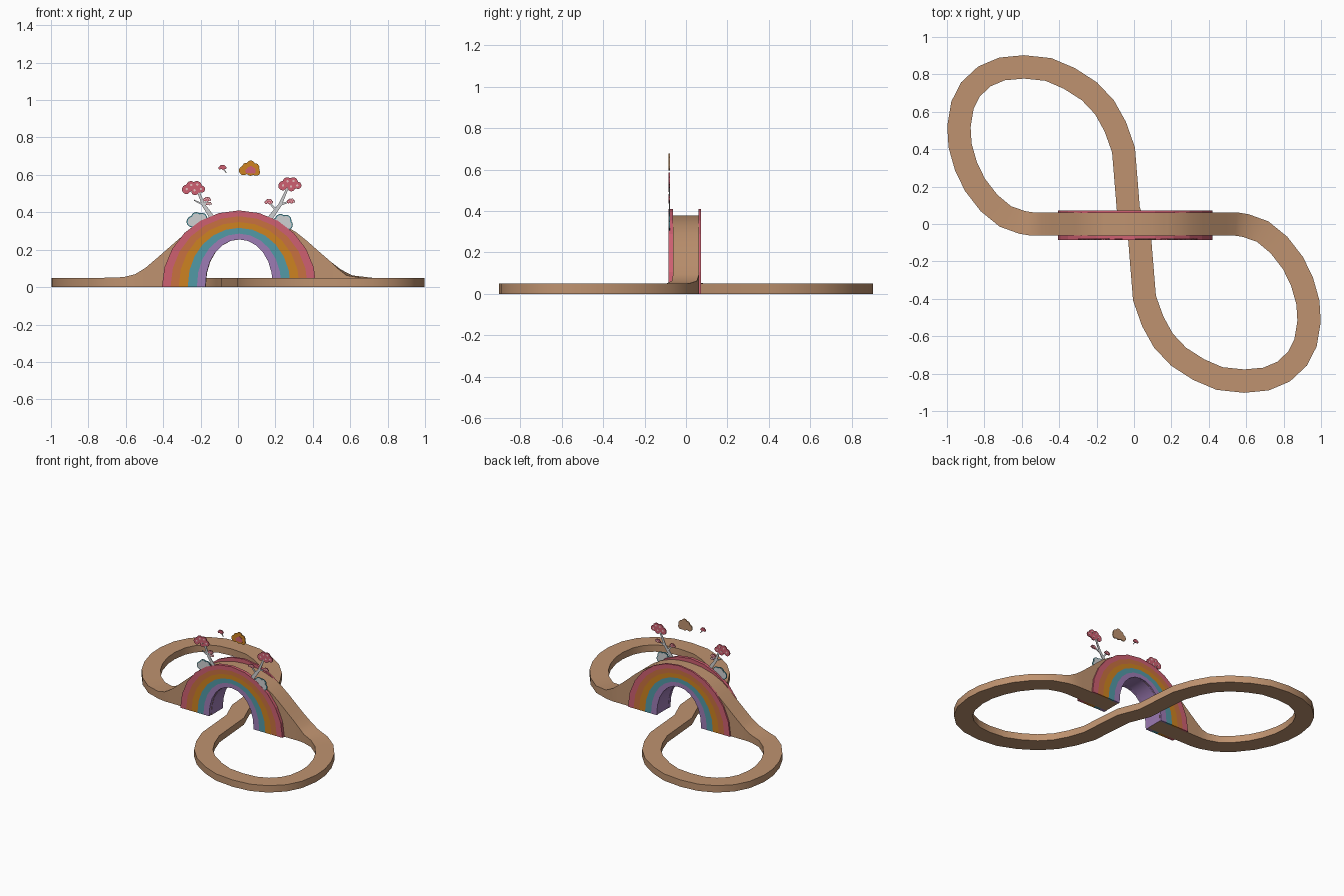
import bpy, bmesh, math

if "Cube" in bpy.data.objects:
    bpy.data.objects.remove(bpy.data.objects["Cube"])

COLOURS = {
    "wood": (.52, .29, .16), "pink": (.62, .115, .165), "orange": (.58, .165, .05),
    "amber": (.61, .225, .015), "teal": (.085, .32, .38), "purple": (.34, .2, .46),
    "grey": (.62, .63, .64), "pale_pink": (.85, .55, .55),
}
NAMES = list(COLOURS)
MATS = []
for n, c in COLOURS.items():
    m = bpy.data.materials.new(n)
    m.diffuse_color = (*c, 1)
    m.use_nodes = True
    m.node_tree.nodes["Principled BSDF"].inputs["Base Color"].default_value = m.diffuse_color
    MATS.append(m)


def finish(name, bm, smooth=None):
    bmesh.ops.recalc_face_normals(bm, faces=bm.faces)
    me = bpy.data.meshes.new(name)
    bm.to_mesh(me)
    bm.free()
    for m in MATS:
        me.materials.append(m)
    ob = bpy.data.objects.new(name, me)
    bpy.context.collection.objects.link(ob)
    if smooth:
        bpy.ops.object.select_all(action='DESELECT')
        ob.select_set(True)
        bpy.context.view_layer.objects.active = ob
        bpy.ops.object.shade_smooth_by_angle(angle=math.radians(smooth))
    return ob


def plate(name, polys, y0, y1):
    """Flat cut-out: list of (xz outline, colour), extruded from y0 to y1."""
    bm = bmesh.new()
    for pts, col in polys:
        f = bm.faces.new([bm.verts.new((x, y0, z)) for x, z in pts])
        f.material_index = NAMES.index(col)
    bmesh.ops.remove_doubles(bm, verts=bm.verts, dist=1e-5)
    r = bmesh.ops.extrude_face_region(bm, geom=bm.faces[:], use_keep_orig=True)
    for v in r["geom"]:
        if isinstance(v, bmesh.types.BMVert):
            v.co.y = y1
    return finish(name, bm)


# ---- track: one closed ribbon, ramped over the bridge ----
W, N = .0625, 12
AX, AW, AH = .008, .18, .255          # tunnel centre, half width, height
KEYS = [(0, .38), (.1, .372), (.2, .345), (.27, .31), (.34, .255),
        (.43, .175), (.53, .09), (.58, .06), (.635, .05), (9, .05)]


def ramp(x):
    d = abs(x - .02)
    for (a, za), (b, zb) in zip(KEYS, KEYS[1:]):
        if d <= b:
            return za + (zb - za) * (d - a) / (b - a)


loop = [(-.03, .075), (-.056, .396), (-.10, .52), (-.157, .623), (-.238, .709),
        (-.345, .778), (-.457, .826), (-.588, .84), (-.706, .829), (-.80, .789),
        (-.874, .72), (-.917, .636), (-.936, .521), (-.93, .42), (-.898, .307),
        (-.85, .209), (-.775, .112), (-.687, .04), (-.596, .008), (-.545, 0), (-.495, 0)]


def top(x, y):
    return ramp(x) if abs(y) < .06 and abs(x) > .3 else .05


path = [(x, y, top(x, y), 0, False) for x, y in loop]
path += [(x, 0, ramp(x), 0, False) for x in (-.43, -.37, -.31, -.25)]
for i in range(N + 1):
    t = math.pi * (1 - i / N)
    x = AX + AW * math.cos(t)
    path.append((x, 0, ramp(x), AH * math.sin(t) ** .9 if 0 < i < N else 0, i < N))
path += [(x, 0, ramp(x), 0, False) for x in (.25, .31, .37, .43)]
path += [(-x, -y, top(-x, -y), 0, False) for x, y in reversed(loop)]

bm = bmesh.new()
rows = []
for i, (x, y, zt, zb, _) in enumerate(path):
    px, py = path[i - 1][:2]
    nx, ny = path[(i + 1) % len(path)][:2]
    a = math.hypot(x - px, y - py)
    b = math.hypot(nx - x, ny - y)
    tx, ty = (x - px) / a + (nx - x) / b, (y - py) / a + (ny - y) / b
    L = math.hypot(tx, ty)
    ox, oy = -ty / L * W, tx / L * W
    rows.append([bm.verts.new(p) for p in ((x + ox, y + oy, zt), (x - ox, y - oy, zt),
                                           (x - ox, y - oy, zb), (x + ox, y + oy, zb))])
for i, A in enumerate(rows):
    B = rows[(i + 1) % len(rows)]
    for k in range(4):
        f = bm.faces.new((A[k], A[(k + 1) % 4], B[(k + 1) % 4], B[k]))
        if k == 2 and path[i][4]:
            f.material_index = NAMES.index("purple")
finish("track", bm, 35)

# ---- rainbow side panels ----
BANDS = ["pink", "orange", "amber", "teal", "purple"]
WID = [.413, .367, .323, .275, .226, .18]


def arch(k, i):
    t = math.pi * i / N
    h = .41 - .031 * k
    p = 1 - .02 * k
    return (.006 + WID[k] * math.cos(t), h * max(0, math.sin(t)) ** p)


rainbow = [([arch(k, i), arch(k, i + 1), arch(k + 1, i + 1), arch(k + 1, i)], c)
           for k, c in enumerate(BANDS) for i in range(N)]
plate("rainbow_front", rainbow, -.085, -.0625)
plate("rainbow_back", rainbow, .0595, .073)


# ---- cut-out decorations standing on the front panel ----
def cloud(cx, cz, circles, grow=0, n=40):
    """Outline of a union of circles around a centre."""
    pts = []
    for i in range(n):
        a = 2 * math.pi * i / n
        dx, dz = math.cos(a), math.sin(a)
        best = .004
        for x, z, r in circles:
            b = x * dx + z * dz
            disc = b * b - (x * x + z * z) + (r + grow) ** 2
            if disc > 0:
                best = max(best, b + math.sqrt(disc))
        pts.append((cx + best * dx, cz + best * dz))
    return pts


def limb(a, b, wa, wb):
    dx, dz = b[0] - a[0], b[1] - a[1]
    L = math.hypot(dx, dz)
    ux, uz = -dz / L, dx / L
    return [(a[0] + ux * wa, a[1] + uz * wa), (b[0] + ux * wb, b[1] + uz * wb),
            (b[0] - ux * wb, b[1] - uz * wb), (a[0] - ux * wa, a[1] - uz * wa)]


def scaled(circles, s):
    return [(x * s, z * s, r * s) for x, z, r in circles]


CROWN = [(-.037, -.008, .025), (-.014, .014, .023), (.018, .012, .025),
         (.042, -.006, .02), (.008, -.018, .02)]
Y0, Y1 = -.084, -.077


def tree(name, limbs, crowns):
    plate(name + "_trunk", [(limb(*l), "grey") for l in limbs], Y0 + .001, Y1 - .001)
    for j, (x, z, s) in enumerate(crowns):
        plate(f"{name}_leaves_{j}", [(cloud(x, z, scaled(CROWN, s)), "pink")], Y0, Y1)
        dots = [(cloud(x + dx * s, z + dz * s, [(0, 0, .0065 * s)], n=8), "pale_pink")
                for dx, dz in ((-.036, -.006), (-.012, .016), (.02, .018), (.04, -.006), (.006, -.012))]
        plate(f"{name}_spots_{j}", dots, Y0 - .0006, Y1 + .0006)


tree("left_tree",
     [((-.13, .36), (-.185, .44), .014, .009), ((-.185, .44), (-.215, .52), .009, .006),
      ((-.18, .43), (-.165, .47), .007, .005), ((-.185, .44), (-.235, .465), .005, .003)],
     [(-.238, .53, 1), (-.165, .47, .34), (-.155, .447, .25)])
tree("right_tree",
     [((.165, .36), (.225, .44), .014, .009), ((.225, .44), (.265, .53), .009, .006),
      ((.205, .41), (.165, .455), .007, .004), ((.225, .44), (.28, .46), .006, .004)],
     [(.277, .55, 1), (.165, .457, .38), (.283, .46, .36)])

# bushes with a teal rim
BUSH = [(-.03, -.005, .024), (-.008, .018, .022), (.022, .014, .022),
        (.03, -.012, .022), (0, -.02, .026)]
for side, x, z in (("left", -.215, .355), ("right", .235, .345)):
    plate(side + "_bush_rim", [(cloud(x, z, BUSH, .006), "teal")], Y0 + .001, Y1 - .001)
    plate(side + "_bush", [(cloud(x, z, BUSH), "grey")], Y0, Y1)

# floating cloud and small pink puff
SKY = [(-.032, -.012, .025), (-.018, .01, .02), (.006, .02, .022),
       (.03, .005, .022), (.036, -.02, .02), (.005, -.018, .022)]
plate("sky_cloud", [(cloud(.062, .635, SKY), "wood")], Y0 + .001, Y1)
plate("sky_cloud_face", [(cloud(.062, .635, SKY), "amber")], Y0, Y0 + .001)
plate("sky_cloud_centre", [(cloud(.067, .627, scaled(SKY, .5)), "pink")], Y0 - .001, Y0)
plate("pink_puff", [(cloud(-.083, .64, scaled(CROWN, .36)), "pink")], Y0, Y1)
plate("puff_stem", [(limb((-.08, .636), (-.062, .61), .004, .002), "grey")], Y0 + .001, Y1 - .001)
